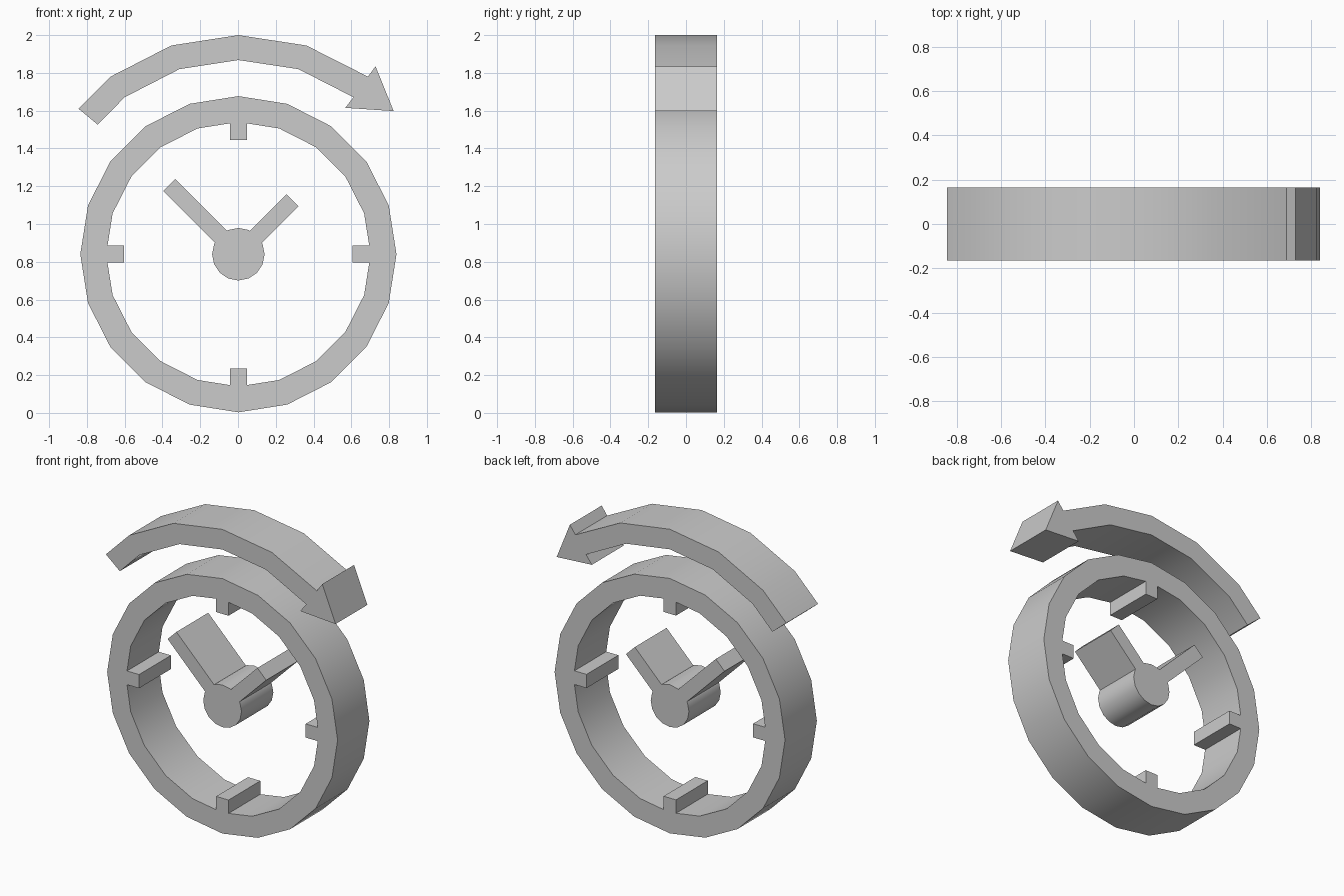
import bpy, bmesh
from math import sin, cos, tan, pi, radians
from mathutils import Matrix

cube = bpy.data.objects.get("Cube")
if cube:
    bpy.data.objects.remove(cube, do_unlink=True)

HALF_DEPTH = 0.165
CENTRE = (0.002, 0.84)
BAR = 0.045          # half width of ticks and hands

grey = bpy.data.materials.new("plain grey")
grey.use_nodes = True
grey.diffuse_color = (0.6, 0.6, 0.6, 1)
grey.node_tree.nodes["Principled BSDF"].inputs["Base Color"].default_value = (0.6, 0.6, 0.6, 1)


def round_outline(radius, sides, spokes=None):
    """Polygon round the centre; spokes maps a corner angle to a bar's tip radius."""
    spokes = spokes or {}
    points = []
    for i in range(sides):
        a = 2 * pi * i / sides
        tip = next((t for deg, t in spokes.items() if abs(radians(deg) - a) < 1e-4), None)
        if tip is None:
            local = [(radius, 0)]
        else:
            base = radius - BAR * tan(pi / sides)
            local = [(base, -BAR), (tip, -BAR), (tip, BAR), (base, BAR)]
        for u, v in local:
            points.append((CENTRE[0] + u * cos(a) - v * sin(a),
                           CENTRE[1] + u * sin(a) + v * cos(a)))
    return points


def slab(name, *outlines):
    """Fill the outlines (inner ones are holes) and extrude along y."""
    curve = bpy.data.curves.new(name + " profile", "CURVE")
    curve.dimensions = "2D"
    curve.fill_mode = "BOTH"
    curve.extrude = HALF_DEPTH
    for outline in outlines:
        spline = curve.splines.new("POLY")
        spline.points.add(len(outline) - 1)
        for p, (x, z) in zip(spline.points, outline):
            p.co = (x, z, 0, 1)
        spline.use_cyclic_u = True
    helper = bpy.data.objects.new(name + " helper", curve)
    bpy.context.collection.objects.link(helper)
    bpy.context.view_layer.update()
    mesh = bpy.data.meshes.new_from_object(
        helper.evaluated_get(bpy.context.evaluated_depsgraph_get()))
    bpy.data.objects.remove(helper, do_unlink=True)
    bpy.data.curves.remove(curve)

    # Weld the caps to the walls and stand the slab upright
    bm = bmesh.new()
    bm.from_mesh(mesh)
    bmesh.ops.remove_doubles(bm, verts=bm.verts, dist=1e-4)
    bm.transform(Matrix.Rotation(pi / 2, 4, "X"))
    bmesh.ops.recalc_face_normals(bm, faces=bm.faces)
    bm.to_mesh(mesh)
    bm.free()
    mesh.name = name
    mesh.materials.clear()
    mesh.materials.append(grey)
    obj = bpy.data.objects.new(name, mesh)
    bpy.context.collection.objects.link(obj)
    bpy.ops.object.select_all(action="DESELECT")
    obj.select_set(True)
    bpy.context.view_layer.objects.active = obj
    bpy.ops.object.shade_smooth_by_angle(angle=radians(30))
    return obj


# Clock rim with four ticks pointing inwards
slab("clock_rim",
     round_outline(0.837, 20),
     round_outline(0.70, 20, {0: 0.605, 90: 0.605, 180: 0.605, 270: 0.605}))

# Hub with a short and a long hand
slab("hub_and_hands", round_outline(0.139, 16, {45: 0.405, 135: 0.517}))

# Curved clockwise arrow over the rim
slab("curved_arrow", [
    (-0.844, 1.61), (-0.675, 1.78), (-0.353, 1.945), (0.002, 2.0), (0.362, 1.945),
    (0.688, 1.78), (0.728, 1.835), (0.824, 1.598), (0.568, 1.615), (0.611, 1.671),
    (0.32, 1.82), (0.002, 1.868), (-0.31, 1.82), (-0.60, 1.671), (-0.743, 1.526)])
